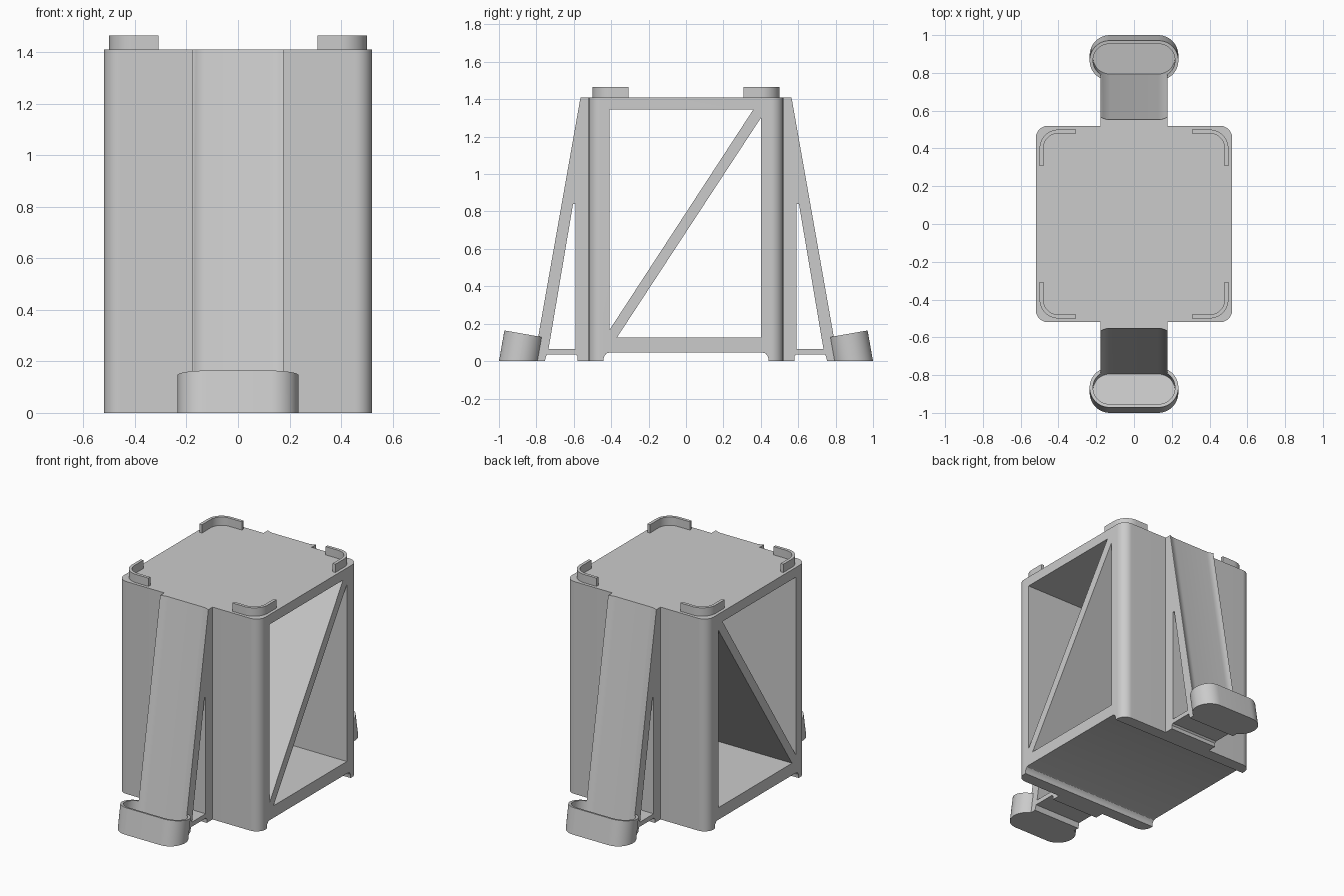
import bpy, bmesh
from math import sin, cos, pi, radians
from mathutils import Matrix

if "Cube" in bpy.data.objects:
    bpy.data.objects.remove(bpy.data.objects["Cube"])

# local x -> y, local y -> z, local z -> x: side profiles extruded along x
SIDE = Matrix(((0, 0, 1, 0), (1, 0, 0, 0), (0, 1, 0, 0), (0, 0, 0, 1)))
# frame of the leaning holder: local z runs up the slope
LEAN = Matrix.Translation((0, -0.813, 0)) @ Matrix.Rotation(radians(-10), 4, 'X')


def prism(name, pts, z0, z1, matrix=Matrix()):
    bm = bmesh.new()
    face = bm.faces.new([bm.verts.new((x, y, z0)) for x, y in pts])
    ext = bmesh.ops.extrude_face_region(bm, geom=[face])['geom']
    top = [v for v in ext if isinstance(v, bmesh.types.BMVert)]
    bmesh.ops.translate(bm, verts=top, vec=(0, 0, z1 - z0))
    bmesh.ops.transform(bm, matrix=matrix, verts=bm.verts)
    bmesh.ops.recalc_face_normals(bm, faces=bm.faces)
    me = bpy.data.meshes.new(name)
    bm.to_mesh(me)
    bm.free()
    ob = bpy.data.objects.new(name, me)
    bpy.context.collection.objects.link(ob)
    return ob


def arc(cx, cy, r, a0, a1, n=12):
    return [(cx + r * cos(a0 + (a1 - a0) * i / n), cy + r * sin(a0 + (a1 - a0) * i / n))
            for i in range(n + 1)]


def rounded(hx, hy, r, cy=0):
    pts = []
    for k, (sx, sy) in enumerate(((1, 1), (-1, 1), (-1, -1), (1, -1))):
        pts += arc(sx * (hx - r), cy + sy * (hy - r), r, k * pi / 2, (k + 1) * pi / 2)
    return pts


def boolean(ob, other, op='DIFFERENCE'):
    mod = ob.modifiers.new('bool', 'BOOLEAN')
    mod.operation, mod.solver, mod.object = op, 'EXACT', other
    bpy.context.view_layer.objects.active = ob
    bpy.ops.object.modifier_apply(modifier=mod.name)
    bpy.data.objects.remove(other)


def smooth(ob):
    bpy.ops.object.select_all(action='DESELECT')
    ob.select_set(True)
    bpy.context.view_layer.objects.active = ob
    bpy.ops.object.shade_smooth_by_angle(angle=radians(30))


# open box body; two triangular windows leave a full-width diagonal sheet
body = prism('body', rounded(0.52, 0.52, 0.065), 0, 1.41)
for tri in (((-0.41, 0.165), (0.36, 1.345), (-0.41, 1.345)),
            ((-0.37, 0.125), (0.40, 0.125), (0.40, 1.30))):
    boolean(body, prism('window_cutter', tri, -1, 1, SIDE))
# shallow recess under the base
half = [(0.44, -0.1), (0.44, 0.015), (0.435, 0.03), (0.425, 0.041), (0.41, 0.045)]
boolean(body, prism('base_cutter', half + [(-y, z) for y, z in reversed(half)], -1, 1, SIDE))
smooth(body)

# leaning arm with a slim triangular opening
arm = prism('front_holder', [(-0.52, 1.41), (-0.564, 1.41), (-0.813, 0), (-0.755, 0),
                             (-0.745, 0.035), (-0.59, 0.035), (-0.58, 0.025),
                             (-0.58, 0), (-0.52, 0)], -0.177, 0.177, SIDE)
boolean(arm, prism('slot_cutter', [(-0.735, 0.065), (-0.592, 0.065), (-0.592, 0.84),
                                   (-0.604, 0.84)], -1, 1, SIDE))
# cup at the foot, trimmed flat on the ground
cup = prism('cup', rounded(0.235, 0.107, 0.1065, -0.077), -0.12, 0.134, LEAN)
boolean(cup, prism('ground_cutter', rounded(2, 2, 0.1), -1, 0))
boolean(arm, cup, 'UNION')
# pocket that also hollows the arm face into a shallow channel
boolean(arm, prism('pocket_cutter', rounded(0.217, 0.089, 0.0885, -0.077), 0.04, 2, LEAN))
smooth(arm)

# matching holder on the back
back = arm.copy()
back.data = arm.data.copy()
back.name = 'back_holder'
back.rotation_euler.z = pi
bpy.context.collection.objects.link(back)

# curved locating tabs at the top corners
outline = ([(0.5, 0.308)] + arc(0.40, 0.40, 0.10, 0, pi / 2) + [(0.308, 0.5), (0.308, 0.48)]
           + arc(0.40, 0.40, 0.08, pi / 2, 0) + [(0.48, 0.308)])
for k in range(4):
    tab = prism(f'corner_tab_{k + 1}', outline, 1.40, 1.465, Matrix.Rotation(k * pi / 2, 4, 'Z'))
    smooth(tab)
